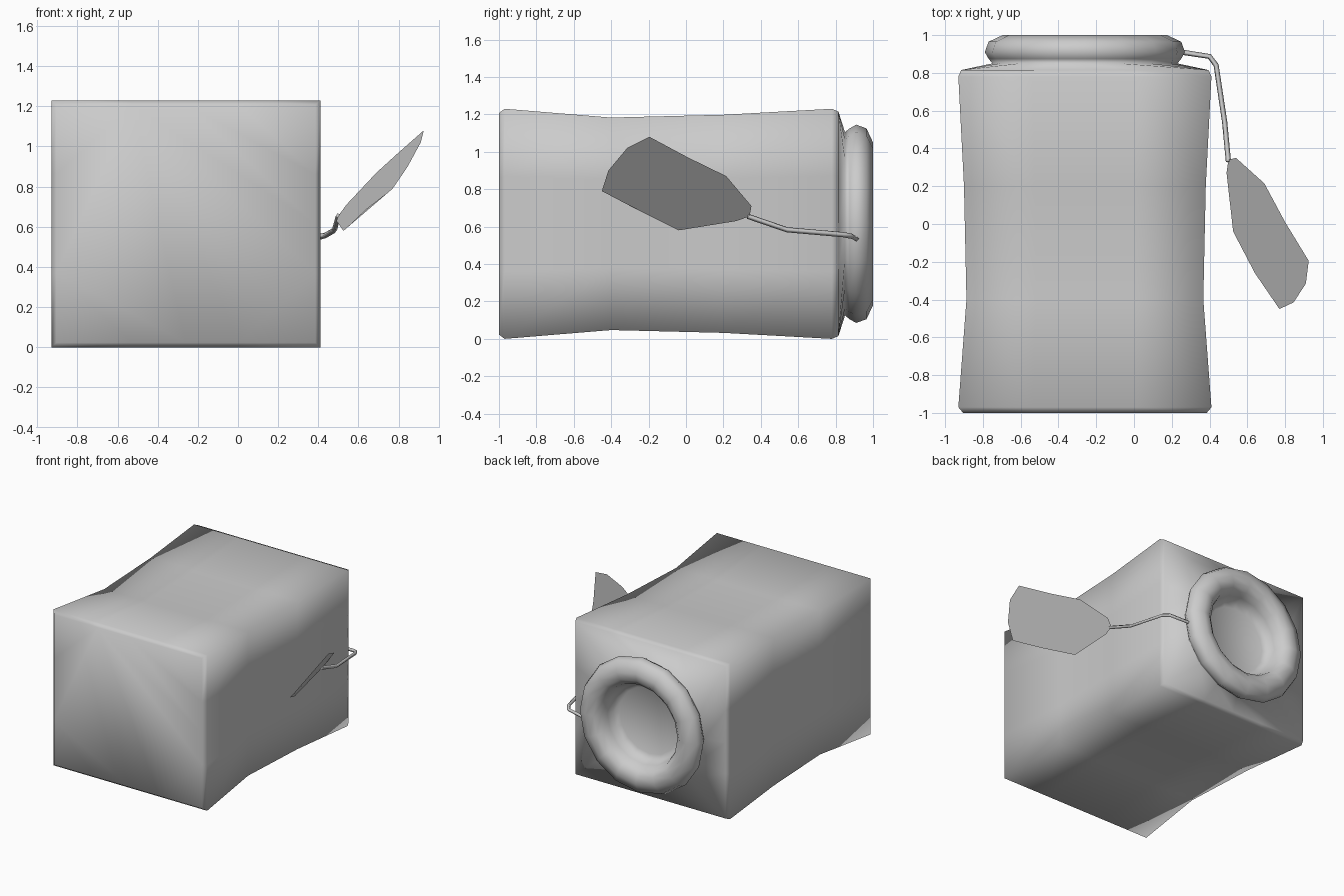
import bpy, bmesh
from math import cos, sin, pi

if "Cube" in bpy.data.objects:
    bpy.data.objects.remove(bpy.data.objects["Cube"])

N = 16
CX, CZ = -0.26, 0.615


def make_object(name, bm):
    mesh = bpy.data.meshes.new(name)
    bm.to_mesh(mesh)
    bm.free()
    ob = bpy.data.objects.new(name, mesh)
    bpy.context.collection.objects.link(ob)
    return ob


def section(y, hx, hz, square):
    """Ring of N points round the jar axis, square or round."""
    pts = []
    for i in range(N):
        a = 2 * pi * i / N
        k = 1 / max(abs(cos(a)), abs(sin(a))) if square else 1
        pts.append((CX + hx * k * cos(a), y, CZ + hz * k * sin(a)))
    return pts


def loft(name, rings):
    """Skin a row of rings and close both ends."""
    bm = bmesh.new()
    rows = [[bm.verts.new(p) for p in ring] for ring in rings]
    n = len(rows[0])
    for a, b in zip(rows, rows[1:]):
        for i in range(n):
            j = (i + 1) % n
            bm.faces.new((a[i], a[j], b[j], b[i]))
    bm.faces.new(rows[0])
    bm.faces.new(rows[-1])
    bmesh.ops.recalc_face_normals(bm, faces=bm.faces[:])
    for f in bm.faces:
        f.smooth = True
    return make_object(name, bm)


# Square waisted jar lying on its side, as (y, half width, half height)
body = [(-1.0, 0.645, 0.592), (-0.97, 0.67, 0.615), (-0.4, 0.627, 0.568),
        (0.2, 0.64, 0.583), (0.78, 0.67, 0.615), (0.815, 0.655, 0.6)]
# Round rolled rim and recessed mouth, as (y, radius)
rim = [(0.85, 0.49), (0.875, 0.51), (0.91, 0.53), (0.965, 0.51), (1.0, 0.435),
       (0.99, 0.375), (0.955, 0.335), (0.9, 0.315), (0.85, 0.3), (0.825, 0.26)]
loft("jar", [section(y, w, h, True) for y, w, h in body]
     + [section(y, r, r, False) for y, r in rim])

# String running from the rim to the tag
curve = bpy.data.curves.new("tag_string", 'CURVE')
curve.dimensions = '3D'
curve.bevel_depth = 0.014
curve.bevel_resolution = 0
curve.use_fill_caps = True
path = [(0.25, 0.91, 0.535), (0.40, 0.887, 0.548), (0.435, 0.84, 0.557),
        (0.48, 0.54, 0.583), (0.50, 0.33, 0.655)]
spline = curve.splines.new('POLY')
spline.points.add(len(path) - 1)
for p, co in zip(spline.points, path):
    p.co = (*co, 1)
bpy.context.collection.objects.link(bpy.data.objects.new("tag_string", curve))

# Thin hanging tag
outline = [(0.54, 0.35, 0.71), (0.50, 0.34, 0.655), (0.49, 0.27, 0.63),
           (0.525, -0.04, 0.58), (0.64, -0.26, 0.69), (0.77, -0.45, 0.79),
           (0.845, -0.415, 0.90), (0.91, -0.315, 1.02), (0.925, -0.195, 1.08),
           (0.80, 0.01, 0.97), (0.69, 0.215, 0.87)]
bm = bmesh.new()
bm.faces.new([bm.verts.new(p) for p in outline])
make_object("tag", bm)
